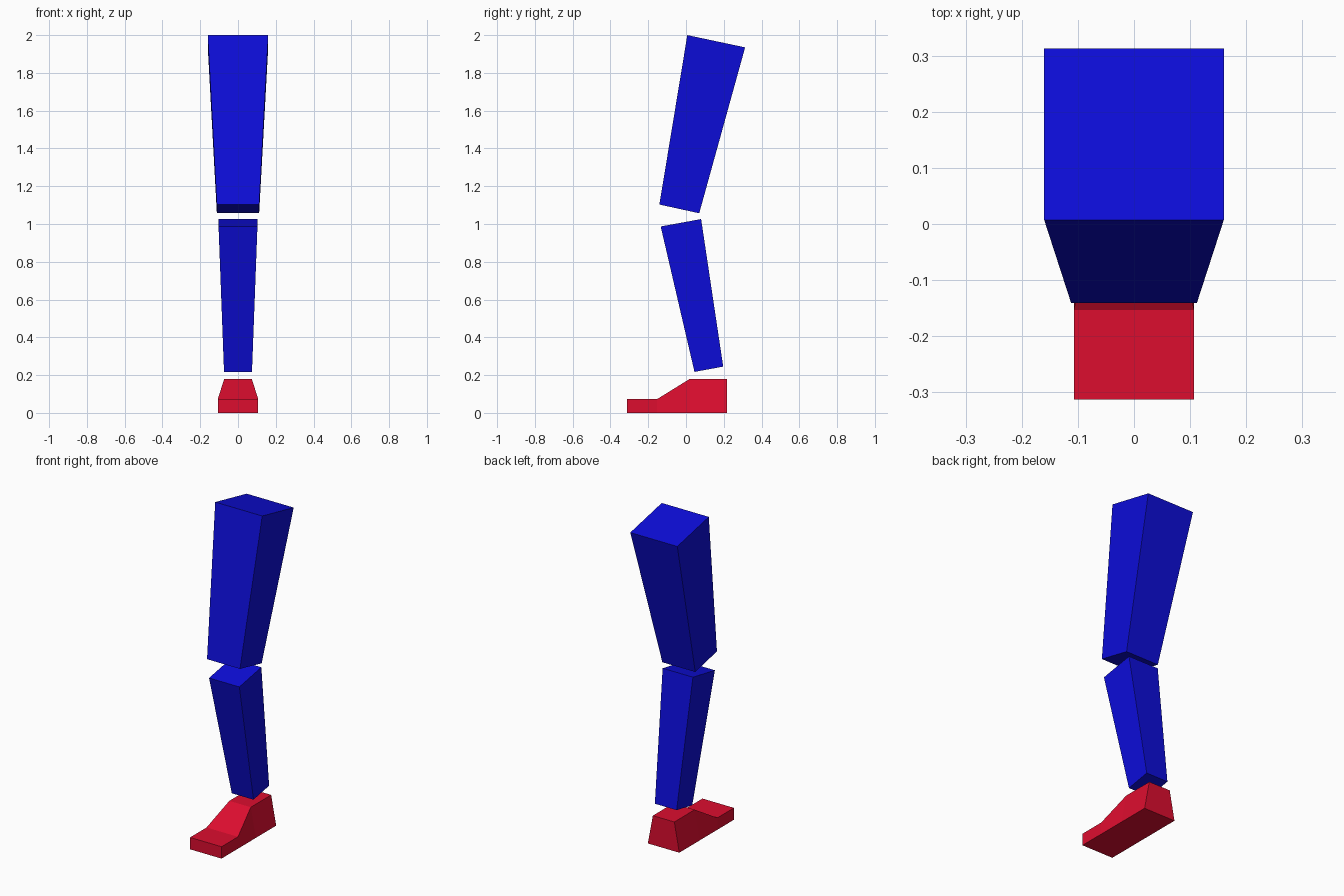
import bpy
import bmesh

if "Cube" in bpy.data.objects:
    bpy.data.objects.remove(bpy.data.objects["Cube"])


def material(name, rgb):
    m = bpy.data.materials.new(name)
    m.diffuse_color = (*rgb, 1.0)
    m.use_nodes = True
    m.node_tree.nodes["Principled BSDF"].inputs["Base Color"].default_value = m.diffuse_color
    return m


def loft(name, rings, mat):
    """Bridge four-point rings into a closed, flat-faced solid."""
    bm = bmesh.new()
    rows = [[bm.verts.new(p) for p in ring] for ring in rings]
    for a, b in zip(rows, rows[1:]):
        for i in range(4):
            j = (i + 1) % 4
            bm.faces.new((a[i], a[j], b[j], b[i]))
    bm.faces.new(rows[0])
    bm.faces.new(rows[-1])
    bmesh.ops.recalc_face_normals(bm, faces=bm.faces)
    mesh = bpy.data.meshes.new(name)
    bm.to_mesh(mesh)
    bm.free()
    mesh.materials.append(mat)
    obj = bpy.data.objects.new(name, mesh)
    bpy.context.collection.objects.link(obj)
    return obj


def limb_ring(half_width, front, back):
    """Tilted rectangle; front and back are (y, z) points."""
    w = half_width
    return [(-w, *front), (w, *front), (w, *back), (-w, *back)]


def foot_ring(y, top_z, top_half_width):
    """Upright slice of the foot with a sole of constant width."""
    b, t = 0.107, top_half_width
    return [(-b, y, 0), (b, y, 0), (t, y, top_z), (-t, y, top_z)]


blue = material("leg blue", (0.004, 0.004, 0.7))
red = material("shoe red", (0.72, 0.004, 0.028))

# Thigh: tapered block leaning back at the hip
loft("thigh", [limb_ring(0.112, (-0.141, 1.103), (0.070, 1.057)),
               limb_ring(0.160, (0.007, 2.0), (0.313, 1.935))], blue)

# Shin: tapered block leaning forward at the knee
loft("shin", [limb_ring(0.074, (0.045, 0.217), (0.197, 0.245)),
              limb_ring(0.103, (-0.134, 0.987), (0.080, 1.026))], blue)

# Foot: flat toe, sloped instep, raised heel block
loft("foot", [foot_ring(-0.313, 0.073, 0.107),
              foot_ring(-0.153, 0.073, 0.107),
              foot_ring(0.020, 0.180, 0.073),
              foot_ring(0.218, 0.180, 0.073)], red)
